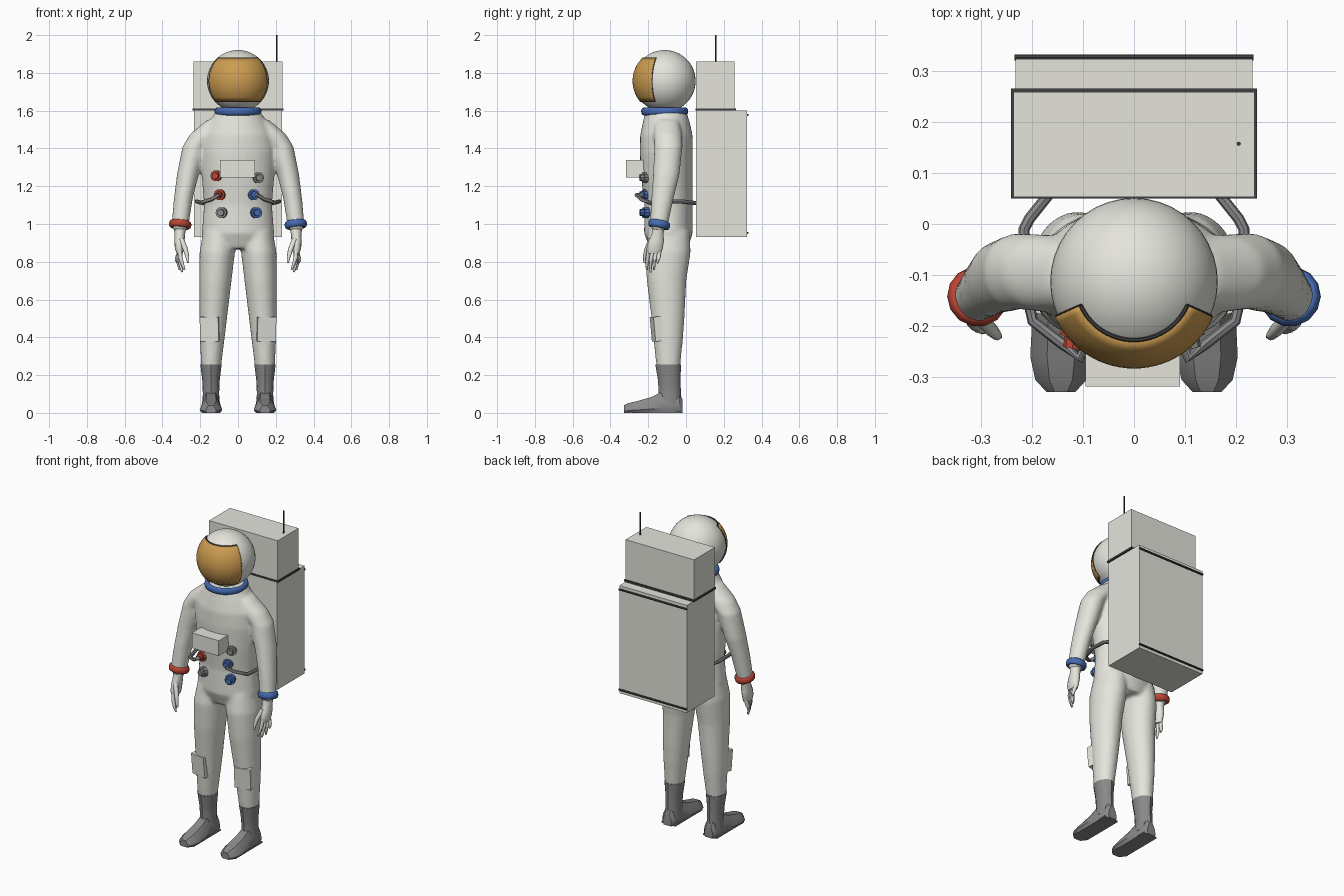
import bpy, bmesh, math
from mathutils import Vector, Matrix

if "Cube" in bpy.data.objects:
    bpy.data.objects.remove(bpy.data.objects["Cube"])


def material(name, rgb):
    m = bpy.data.materials.new(name)
    m.use_nodes = True
    m.diffuse_color = (*rgb, 1)
    m.node_tree.nodes["Principled BSDF"].inputs["Base Color"].default_value = (*rgb, 1)
    return m


WHITE = material("suit_white", (0.78, 0.78, 0.72))
GREY = material("rubber_grey", (0.25, 0.25, 0.25))
DARK = material("dark_trim", (0.05, 0.05, 0.05))
GOLD = material("gold_visor", (0.6, 0.33, 0.08))
BLUE = material("blue_fitting", (0.06, 0.15, 0.45))
RED = material("red_fitting", (0.5, 0.06, 0.035))


def finish(bm, name, mat, angle=40):
    bmesh.ops.recalc_face_normals(bm, faces=bm.faces[:])
    me = bpy.data.meshes.new(name)
    bm.to_mesh(me)
    bm.free()
    me.materials.append(mat)
    if angle:
        me.shade_smooth()
        me.set_sharp_from_angle(angle=math.radians(angle))
    ob = bpy.data.objects.new(name, me)
    bpy.context.collection.objects.link(ob)
    return ob


def bridge(bm, rings):
    """Skin a list of equal point rings and cap both ends."""
    loops = [[bm.verts.new(p) for p in ring] for ring in rings]
    n = len(loops[0])
    for a, b in zip(loops, loops[1:]):
        for i in range(n):
            j = (i + 1) % n
            bm.faces.new((a[i], a[j], b[j], b[i]))
    bm.faces.new(loops[0])
    bm.faces.new(loops[-1])


def stack(bm, rings, side=1, n=24):
    """Horizontal ellipses given as (z, x, half width, front y, back y)."""
    turn = [2 * math.pi * i / n for i in range(n)]
    bridge(bm, [[Vector((side * (x + w * math.cos(t)),
                         (f + b) / 2 + (b - f) / 2 * math.sin(t), z)) for t in turn]
                for z, x, w, f, b in rings])


def tube(name, pts, radii, mat, n=8, angle=40):
    """Round bar along a path, one radius per point."""
    pts = [Vector(p) for p in pts]
    rings = []
    for i, p in enumerate(pts):
        d = Vector((0, 0, 0))
        if i > 0:
            d += (p - pts[i - 1]).normalized()
        if i < len(pts) - 1:
            d += (pts[i + 1] - p).normalized()
        q = d.to_track_quat('Z', 'Y')
        rings.append([p + q @ Vector((radii[i] * math.cos(2 * math.pi * k / n),
                                      radii[i] * math.sin(2 * math.pi * k / n), 0)) for k in range(n)])
    bm = bmesh.new()
    bridge(bm, rings)
    return finish(bm, name, mat, angle)


def box(name, lo, hi, mat):
    bm = bmesh.new()
    lo, hi = Vector(lo), Vector(hi)
    bmesh.ops.create_cube(bm, size=1, matrix=Matrix.Translation((lo + hi) / 2)
                          @ Matrix.Diagonal((*(hi - lo), 1)))
    return finish(bm, name, mat, 0)


def band(name, loc, major, minor, height, mat, n, tilt=(0, 0, 0)):
    bpy.ops.mesh.primitive_torus_add(location=loc, rotation=tilt, major_radius=major,
                                     minor_radius=minor, major_segments=n, minor_segments=8)
    ob = bpy.context.object
    ob.name = name
    ob.scale.z = height
    ob.data.materials.append(mat)
    ob.data.shade_smooth()
    ob.data.set_sharp_from_angle(angle=math.radians(50))


# Suit: torso, legs and arms fused into one soft skin
bm = bmesh.new()
stack(bm, [(0.87, 0, 0.15, -0.19, 0.01), (0.95, 0, 0.192, -0.222, 0.035),
           (1.1, 0, 0.18, -0.22, 0.035), (1.25, 0, 0.192, -0.238, 0.035),
           (1.38, 0, 0.2, -0.245, 0.035), (1.47, 0, 0.19, -0.243, 0.035),
           (1.54, 0, 0.155, -0.228, 0.02), (1.6, 0, 0.115, -0.215, 0)], n=32)
for s in (1, -1):
    stack(bm, [(0.96, 0.1, 0.085, -0.2, 0.02), (0.85, 0.11, 0.094, -0.217, 0.025),
               (0.7, 0.12, 0.086, -0.208, 0.002), (0.5, 0.131, 0.073, -0.183, -0.008),
               (0.4, 0.136, 0.066, -0.174, -0.015), (0.23, 0.143, 0.052, -0.155, -0.032)], s)
    stack(bm, [(1.55, 0.12, 0.045, -0.16, -0.04), (1.475, 0.17, 0.085, -0.172, -0.02),
               (1.41, 0.228, 0.066, -0.168, -0.018), (1.26, 0.266, 0.058, -0.175, -0.034),
               (1.13, 0.29, 0.05, -0.184, -0.066), (1.0, 0.306, 0.046, -0.192, -0.094),
               (0.965, 0.307, 0.035, -0.18, -0.11)], s)
suit = finish(bm, "suit_body", WHITE)
fuse = suit.modifiers.new("fuse", 'REMESH')
fuse.mode = 'VOXEL'
fuse.voxel_size = 0.01
fuse.use_smooth_shade = True
soft = suit.modifiers.new("soften", 'SMOOTH')
soft.factor = 0.5
soft.iterations = 8

# Helmet and neck ring
HEAD, R = Vector((0, -0.113, 1.757)), 0.164
bpy.ops.mesh.primitive_uv_sphere_add(segments=40, ring_count=24, radius=R, location=HEAD)
helmet = bpy.context.object
helmet.name = "helmet"
helmet.data.materials.append(WHITE)
helmet.data.shade_smooth()
band("neck_ring", (0, -0.113, 1.596), 0.111, 0.014, 1.5, BLUE, 32)


# Visor: a patch of a slightly larger ball, with a dark rim
def on_visor(az, z, r):
    w = math.sqrt(r * r - z * z)
    return HEAD + Vector((w * math.sin(az), -w * math.cos(az), z))


LOW, HIGH, WIDE = -0.108, 0.122, math.radians(66)
COLS, ROWS = 28, 12
bm = bmesh.new()
grid = [[bm.verts.new(on_visor(WIDE * (2 * i / COLS - 1), LOW + (HIGH - LOW) * j / ROWS, R + 0.006))
         for i in range(COLS + 1)] for j in range(ROWS + 1)]
for a, b in zip(grid, grid[1:]):
    for i in range(COLS):
        bm.faces.new((a[i], a[i + 1], b[i + 1], b[i]))
visor = finish(bm, "visor", GOLD)
shell = visor.modifiers.new("thickness", 'SOLIDIFY')
shell.thickness = 0.008
shell.offset = -1
steps = [2 * i / COLS - 1 for i in range(COLS + 1)]
for name, z in (("visor_rim_top", HIGH), ("visor_rim_bottom", LOW)):
    tube(name, [on_visor(WIDE * t, z, R + 0.003) for t in steps], [0.004] * len(steps), DARK, 6)
for name, az in (("visor_rim_left", WIDE), ("visor_rim_right", -WIDE)):
    tube(name, [on_visor(az, LOW + (HIGH - LOW) * j / ROWS, R + 0.002) for j in range(ROWS + 1)],
         [0.003] * (ROWS + 1), DARK, 6)

# Backpack with trim and antenna
box("backpack_lower", (-0.232, 0.053, 0.93), (0.232, 0.323, 1.6), WHITE)
box("backpack_upper", (-0.236, 0.053, 1.61), (0.236, 0.258, 1.86), WHITE)
box("backpack_seam", (-0.241, 0.05, 1.6), (0.241, 0.265, 1.612), DARK)
for z in (0.953, 1.577):
    tube("backpack_rail", [(-0.234, 0.326, z), (0.234, 0.326, z)], [0.006] * 2, DARK)
tube("antenna", [(0.205, 0.157, 1.85), (0.205, 0.157, 2.0)], [0.004] * 2, DARK)

# Chest control box and hose fittings
box("chest_box", (-0.095, -0.318, 1.245), (0.09, -0.2, 1.34), WHITE)
for x, z, mat in ((-0.118, 1.255, RED), (0.11, 1.245, GREY), (-0.1, 1.155, RED),
                  (0.085, 1.155, BLUE), (-0.09, 1.06, GREY), (0.1, 1.06, BLUE)):
    lean = x * 0.3
    tube("fitting_base", [(x - lean * 0.6, -0.17, z), (x, -0.226, z)], [0.03] * 2, mat, 10, 20)
    tube("fitting_cap", [(x - lean * 0.1, -0.215, z), (x + lean * 0.1, -0.244, z)],
         [0.02, 0.018], mat, 8, 20)

for s, side, mat in ((1, "left", BLUE), (-1, "right", RED)):
    # Hose from the chest round to the backpack
    tube(side + "_hose", [(s * x, y, z) for x, y, z in
                          ((0.09, -0.22, 1.155), (0.105, -0.262, 1.153), (0.14, -0.235, 1.13),
                           (0.198, -0.19, 1.112), (0.218, -0.1, 1.12), (0.215, -0.01, 1.118),
                           (0.205, 0.01, 1.115), (0.165, 0.06, 1.11))], [0.011] * 8, GREY)

    # Wrist cuff and glove
    band(side + "_cuff", (s * 0.306, -0.142, 0.998), 0.048, 0.012, 1.7, mat, 14, (-0.2, -0.1 * s, 0))
    bm = bmesh.new()
    stack(bm, [(0.99, 0.306, 0.036, -0.18, -0.108), (0.95, 0.308, 0.028, -0.182, -0.118),
               (0.91, 0.31, 0.027, -0.2, -0.116), (0.87, 0.31, 0.024, -0.21, -0.122),
               (0.845, 0.309, 0.017, -0.205, -0.13)], s, 14)
    finish(bm, side + "_palm", WHITE, 60)
    for k in range(4):
        y = -0.195 + 0.019 * k
        tip = 0.745 + 0.012 * (k - 1) ** 2
        tube(side + "_finger", [(s * 0.309, y, 0.87), (s * (0.304 + 0.006 * k), y - 0.008, 0.82),
                                (s * (0.295 + 0.01 * k), y - 0.012, (tip + 0.82) / 2),
                                (s * (0.283 + 0.013 * k), y - 0.012, tip)],
             [0.011, 0.011, 0.009, 0.005], WHITE, 8, 60)
    tube(side + "_thumb", [(s * 0.3, -0.185, 0.92), (s * 0.278, -0.208, 0.865),
                           (s * 0.268, -0.218, 0.825), (s * 0.264, -0.22, 0.795)],
         [0.014, 0.013, 0.01, 0.006], WHITE, 8, 60)

    # Knee patch
    patch = box(side + "_knee_patch", (-0.05, -0.025, -0.065), (0.05, 0.025, 0.065), WHITE)
    patch.location = (s * 0.148, -0.152, 0.445)
    patch.rotation_euler = (0.09, 0, s * 0.2)

    # Boot shaft, flared at the cuff
    bm = bmesh.new()
    stack(bm, [(0.04, 0.143, 0.048, -0.15, -0.022), (0.1, 0.143, 0.043, -0.145, -0.026),
               (0.17, 0.143, 0.046, -0.148, -0.03), (0.255, 0.143, 0.056, -0.162, -0.026)], s, 12)
    finish(bm, side + "_boot_shaft", GREY, 35)

    # Foot: cross-sections from heel to toe as (y, half width, height)
    bm = bmesh.new()
    outline = [(-0.8, 0), (0.8, 0), (1, 0.25), (0.85, 0.6), (0.45, 1), (-0.45, 1), (-0.85, 0.6), (-1, 0.25)]
    bridge(bm, [[Vector((s * (0.143 + u * w), y, v * h)) for u, v in outline]
                for y, w, h in ((-0.018, 0.03, 0.07), (-0.035, 0.045, 0.1), (-0.13, 0.05, 0.11),
                                (-0.18, 0.056, 0.085), (-0.26, 0.06, 0.062), (-0.305, 0.05, 0.052),
                                (-0.329, 0.028, 0.04))])
    finish(bm, side + "_foot", GREY, 35)
    box(side + "_sole_edge", (s * 0.143 - 0.048, -0.3, 0), (s * 0.143 + 0.048, -0.03, 0.008), GREY)
